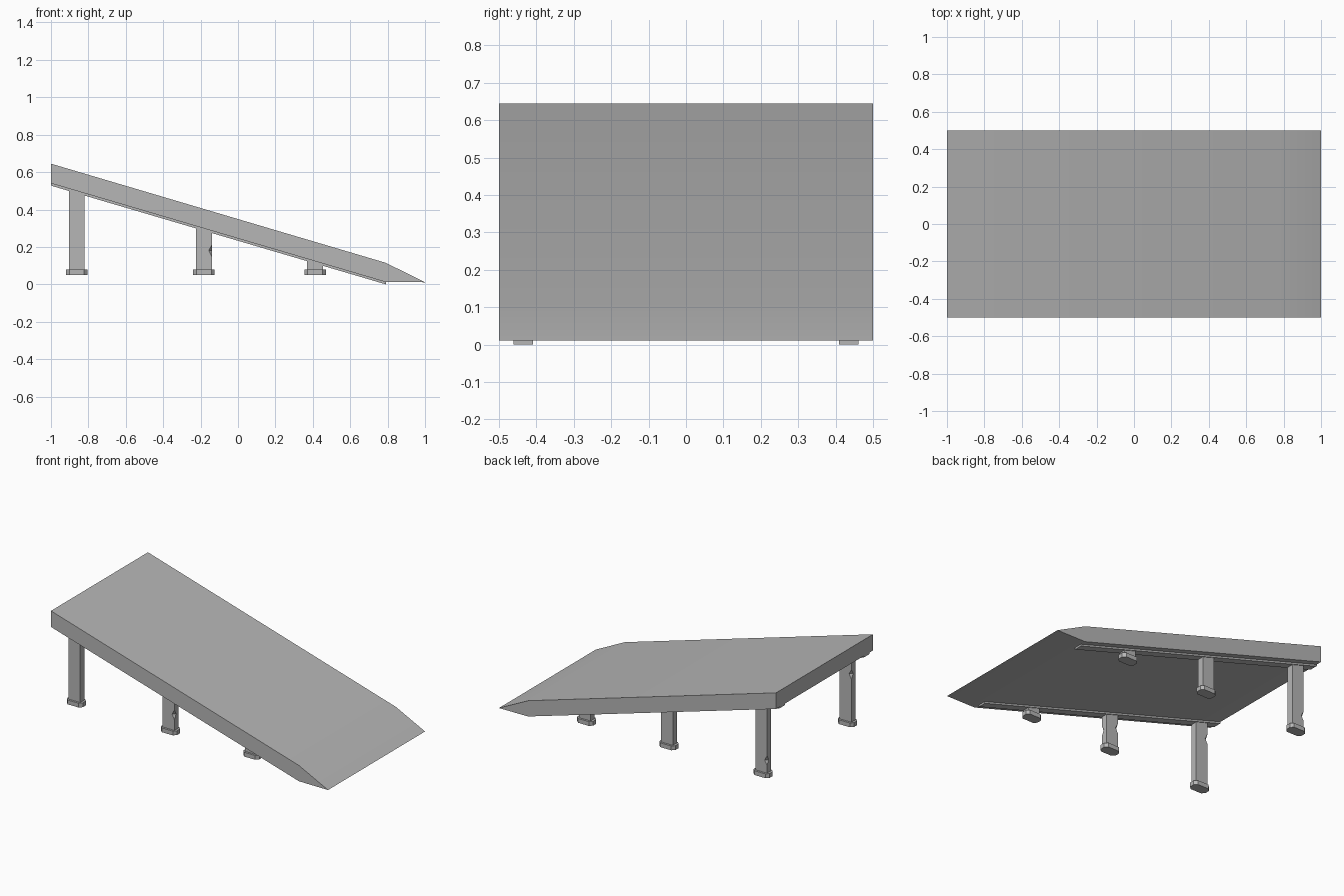
import bpy, bmesh, math
from mathutils import Vector

if "Cube" in bpy.data.objects:
    bpy.data.objects.remove(bpy.data.objects["Cube"])

grey = bpy.data.materials.new("concrete grey")
grey.use_nodes = True
colour = (0.47, 0.47, 0.47, 1)
grey.diffuse_color = colour
grey.node_tree.nodes["Principled BSDF"].inputs["Base Color"].default_value = colour


def finish(name, bm):
    bmesh.ops.recalc_face_normals(bm, faces=bm.faces)
    mesh = bpy.data.meshes.new(name)
    bm.to_mesh(mesh)
    bm.free()
    mesh.materials.append(grey)
    obj = bpy.data.objects.new(name, mesh)
    bpy.context.collection.objects.link(obj)
    return obj


def extrude_profile(name, points, y, width):
    """Extrude an x-z outline along y, centred on y."""
    bm = bmesh.new()
    face = bm.faces.new([bm.verts.new((x, y - width / 2, z)) for x, z in points])
    moved = bmesh.ops.extrude_face_region(bm, geom=[face])["geom"]
    verts = [v for v in moved if isinstance(v, bmesh.types.BMVert)]
    bmesh.ops.translate(bm, vec=(0, width, 0), verts=verts)
    return finish(name, bm)


def chip(leg, centre):
    """Cut a small diamond-shaped chip out of a leg's corner."""
    bm = bmesh.new()
    for axis, radius in enumerate((0.017, 0.017, 0.032)):
        for sign in (-1, 1):
            point = Vector(centre)
            point[axis] += sign * radius
            bm.verts.new(point)
    bmesh.ops.convex_hull(bm, input=bm.verts)
    cutter = finish("chip_cutter", bm)
    cutter.hide_render = True
    cutter.hide_set(True)
    cutter.display_type = 'WIRE'
    mod = leg.modifiers.new("chip", 'BOOLEAN')
    mod.operation = 'DIFFERENCE'
    mod.solver = 'EXACT'
    mod.object = cutter


def foot(name, x, y):
    """Flat pad with chamfered corners."""
    bm = bmesh.new()
    bmesh.ops.create_cube(bm, size=1)
    bmesh.ops.scale(bm, vec=(0.115, 0.068, 0.028), verts=bm.verts)
    bmesh.ops.translate(bm, vec=(x, y, 0.064), verts=bm.verts)
    upright = [e for e in bm.edges if abs(e.verts[0].co.z - e.verts[1].co.z) > 0.01]
    bmesh.ops.bevel(bm, geom=upright, offset=0.018, segments=1, affect='EDGES')
    return finish(name, bm)


def underside(x):
    return 0.54 - (x + 1) * 0.528 / 1.79


# Sloping deck with a tapered tip
deck = extrude_profile("ramp_deck", [(-1, 0.645), (0.79, 0.115), (1, 0.011),
                                     (0.79, 0.012), (-1, 0.54)], 0, 1)
smooth = [deck]

LEG, DEPTH, SIDE = 0.085, 0.042, 0.435
positions = {"upper": -0.862, "middle": -0.182, "lower": 0.412}
# Chips: leg, corner directions in x and y, height
chips = [("front_upper", -1, 1, 0.39), ("back_upper", -1, 1, 0.16),
         ("front_middle", 1, -1, 0.18), ("front_middle", -1, 1, 0.21)]

for side, y in (("front", -SIDE), ("back", SIDE)):
    # Rail under the deck
    extrude_profile(side + "_rail", [(-1, 0.54), (0.79, 0.012), (0.79, 0),
                                     (-0.985, 0.523), (-1, 0.53)], y, 0.053)
    # Legs and feet
    for place, x in positions.items():
        left, right = x - LEG / 2, x + LEG / 2
        leg = extrude_profile(f"{side}_{place}_leg",
                              [(left, 0.06), (right, 0.06),
                               (right, underside(right)), (left, underside(left))],
                              y, DEPTH)
        for key, dx, dy, z in chips:
            if key == f"{side}_{place}":
                chip(leg, (x + dx * LEG / 2, y + dy * DEPTH / 2, z))
        foot(f"{side}_{place}_foot", x, y)

# Soft shading across the shallow bend of the deck
bpy.ops.object.select_all(action='DESELECT')
for obj in smooth:
    obj.select_set(True)
    bpy.context.view_layer.objects.active = obj
bpy.ops.object.shade_smooth_by_angle(angle=math.radians(20))
